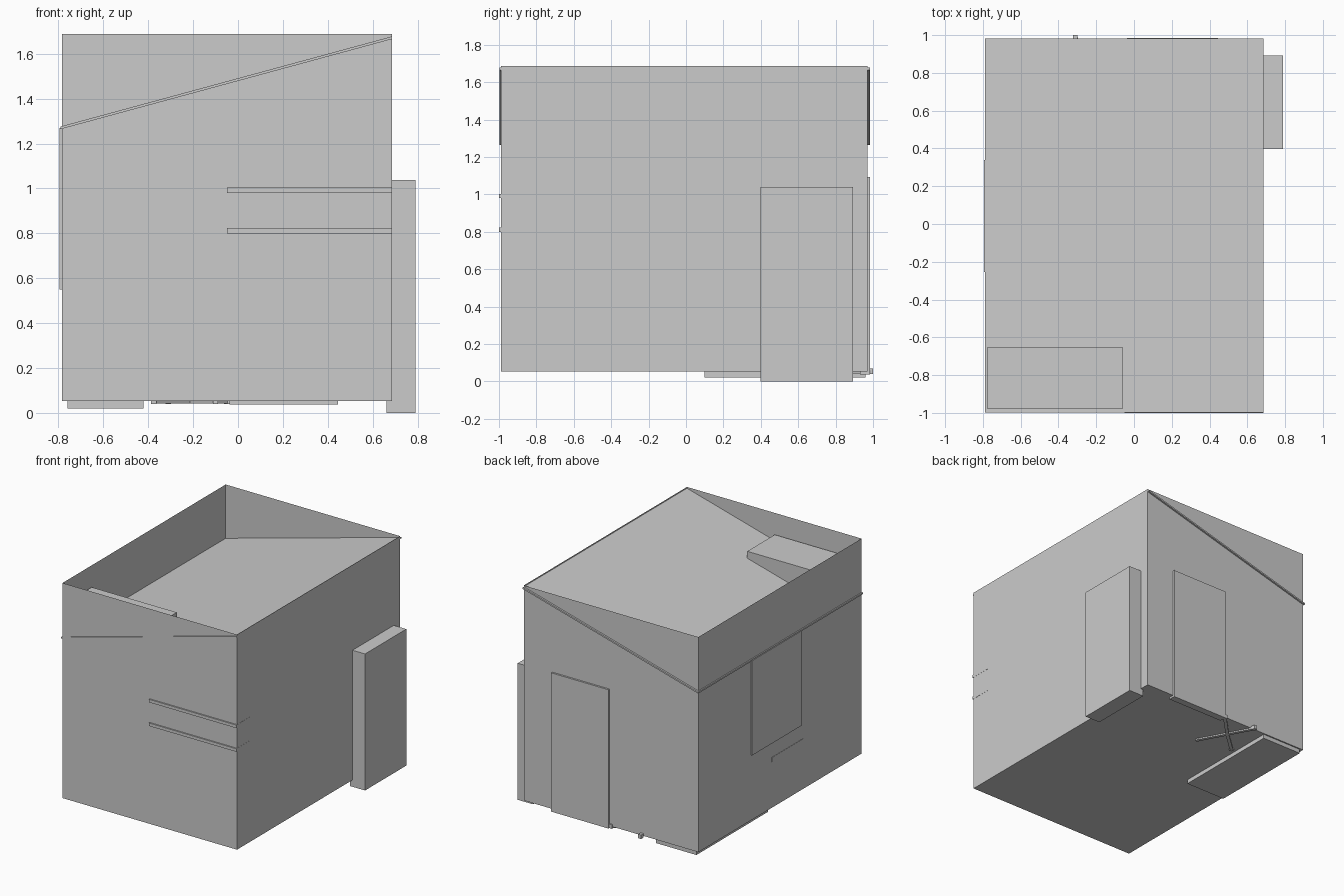
import bpy, bmesh, math
from mathutils import Vector

if "Cube" in bpy.data.objects:
    bpy.data.objects.remove(bpy.data.objects["Cube"])

X0, X1, Y0, Y1, Z0, Z1 = -0.783, 0.685, -0.99, 0.97, 0.052, 1.687


def finish(name, bm):
    mesh = bpy.data.meshes.new(name)
    bm.to_mesh(mesh)
    bm.free()
    ob = bpy.data.objects.new(name, mesh)
    bpy.context.collection.objects.link(ob)
    return ob


def box(name, x, y, z, open_top=False):
    """Axis-aligned box from (min, max) ranges."""
    bm = bmesh.new()
    bmesh.ops.create_cube(bm, size=1)
    for v in bm.verts:
        v.co = Vector(r[0] if c < 0 else r[1] for c, r in zip(v.co, (x, y, z)))
    if open_top:
        top = [f for f in bm.faces if f.normal.z > 0.9]
        bmesh.ops.delete(bm, geom=top, context='FACES_ONLY')
    return finish(name, bm)


def bar(name, a, b, width, height):
    """Horizontal bar running between two points."""
    a, b = Vector(a), Vector(b)
    d = b - a
    h = d.length / 2
    ob = box(name, (-h, h), (-width / 2, width / 2), (-height / 2, height / 2))
    ob.location = (a + b) / 2
    ob.rotation_euler.z = math.atan2(d.y, d.x)
    return ob


# Thin room shell, open above the sloping ceiling
box("room_walls_and_floor", (X0, X1), (Y0, Y1), (Z0, Z1), open_top=True)

# Sloping ceiling sheet poking slightly through the front and back walls
bm = bmesh.new()
profile = [(-0.79, 1.264), (X1, 1.665), (X1, 1.677), (-0.79, 1.276)]
face = bm.faces.new([bm.verts.new((x, -0.997, z)) for x, z in profile])
ext = bmesh.ops.extrude_face_region(bm, geom=[face])
bmesh.ops.translate(bm, vec=(0, 1.98, 0),
                    verts=[g for g in ext["geom"] if isinstance(g, bmesh.types.BMVert)])
bmesh.ops.recalc_face_normals(bm, faces=bm.faces)
finish("sloped_ceiling", bm)

# Wardrobe whose top rises through the ceiling
box("wardrobe", (-0.775, -0.06), (-0.98, -0.65), (0.06, 1.527))

# Tall cabinet through the right wall
box("tall_cabinet", (0.662, 0.79), (0.398, 0.893), (0, 1.038))

# Door and window
box("door", (-0.037, 0.445), (0.93, 0.984), (0.037, 1.092))
box("window", (-0.795, -0.76), (-0.255, 0.34), (0.55, 1.27))

# Wall shelves
for i, z in enumerate((0.80, 0.98)):
    box(f"shelf_{i + 1}", (-0.05, X1 + 0.001), (-1.0, -0.82), (z, z + 0.023))

# Bed and the pillow against the left wall
box("bed_base", (-0.76, -0.42), (0.10, 0.96), (0.02, 0.28))
box("bed_pillow", (-0.785, -0.5), (-0.285, 0.09), (0.40, 0.435))

# Four-armed chair base with castors
hub = (-0.21, 0.80, 0.05)
for i, (x, y) in enumerate([(-0.10, 0.60), (-0.31, 0.985), (-0.05, 0.965), (-0.375, 0.65)]):
    bar(f"chair_arm_{i + 1}", hub, (x, y, 0.051), 0.024, 0.018)
    caster = bar(f"chair_castor_{i + 1}", (x - 0.012, y, 0.055), (x + 0.012, y, 0.055), 0.03, 0.03)
